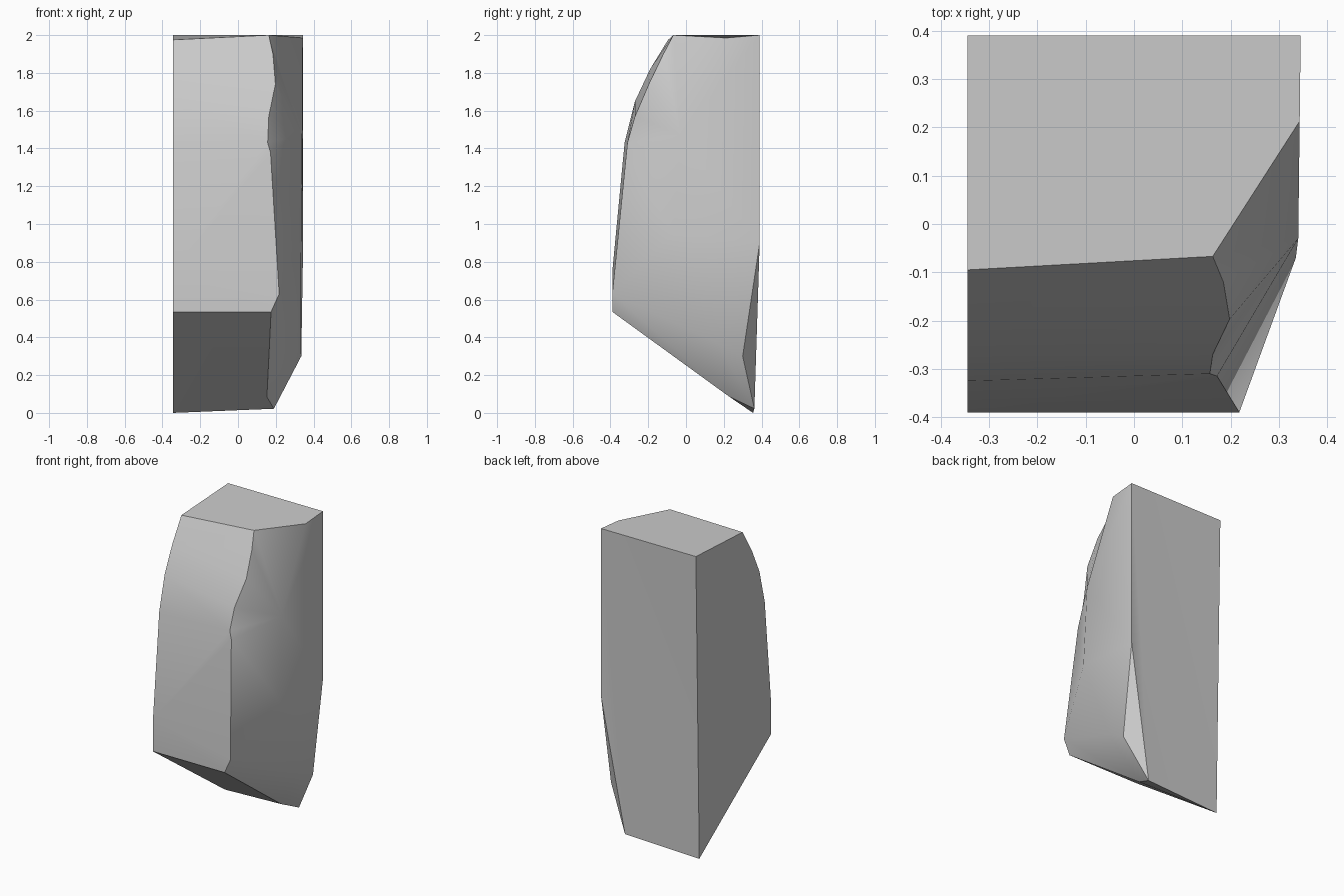
import bpy
import bmesh

cube = bpy.data.objects.get("Cube")
if cube:
    bpy.data.objects.remove(cube, do_unlink=True)

# Single stone colour
stone = bpy.data.materials.new("stone_grey")
stone.use_nodes = True
colour = (0.6, 0.6, 0.6, 1.0)
stone.diffuse_color = colour
stone.node_tree.nodes["Principled BSDF"].inputs["Base Color"].default_value = colour

LEFT_X = -0.345
BACK_Y = 0.39
FRONT_Y = -0.39

# Curved outline of the flat left side, from the top down (y, z)
left_profile = [(-0.095, 1.975), (-0.19, 1.82), (-0.27, 1.65),
                (-0.325, 1.43), (FRONT_Y, 0.75), (FRONT_Y, 0.535)]

# Broken edge between the front and the chipped side, from the top down
chipped_edge = [(0.163, -0.067, 2), (0.185, -0.12, 1.9), (0.198, -0.197, 1.74),
                (0.163, -0.27, 1.57), (0.157, -0.31, 1.43), (0.172, -0.315, 1.38),
                (0.218, FRONT_Y, 0.63), (0.175, FRONT_Y, 0.535)]

# Named corners of the block
points = {
    "top_back_left": (LEFT_X, BACK_Y, 2),
    "top_back_right": (0.345, BACK_Y, 2),
    "top_side": (0.343, 0.213, 1.985),
    "ridge_high": (0.34, -0.03, 1.47),
    "ridge_low": (0.335, -0.07, 0.95),
    "heel": (0.333, 0.17, 0.37),
    "chip_top": (0.345, BACK_Y, 0.9),
    "chip_side": (0.335, 0.3, 0.3),
    "foot_right": (0.19, 0.362, 0.022),
    "foot_front": (0.153, 0.23, 0.085),
    "foot_left": (LEFT_X, 0.355, 0),
}
for i, (y, z) in enumerate(left_profile):
    points[f"l{i}"] = (LEFT_X, y, z)
for i, p in enumerate(chipped_edge):
    points[f"r{i}"] = p

# Faces of each side; shading is smooth within a side and sharp between sides
sides = {
    "top": ["l0 r0 top_side top_back_right top_back_left"],
    "left": ["l0 l1 l2 l3 l4 l5 foot_left top_back_left"],
    "back": ["top_back_right chip_top foot_right", "top_back_right foot_right foot_left",
             "top_back_right foot_left top_back_left"],
    "base": ["l5 r7 foot_front foot_left", "foot_front foot_right foot_left"],
    "front": ["l0 l1 r2 r1 r0", "l1 l2 r3 r2", "l2 l3 r4 r3",
              "l3 l4 r6 r5 r4", "l4 l5 r7 r6"],
    "chip": ["chip_top chip_side foot_right"],
    "chipped_side": [
        "r0 r1 ridge_high", "r1 r2 ridge_high", "r0 ridge_high top_side",
        "r2 r3 ridge_high", "r3 r4 ridge_high", "r4 r5 ridge_high",
        "r5 ridge_low ridge_high", "r5 r6 ridge_low", "r6 heel ridge_low",
        "top_back_right top_side ridge_high", "top_back_right ridge_high chip_top",
        "ridge_high ridge_low chip_top", "ridge_low heel chip_top",
        "heel chip_side chip_top", "r6 r7 foot_front", "r6 foot_front heel",
        "heel foot_front foot_right", "heel foot_right chip_side"],
}

# Stone block
bm = bmesh.new()
verts = {name: bm.verts.new(co) for name, co in points.items()}
side_of = {}
for side, faces in sides.items():
    for names in faces:
        face = bm.faces.new([verts[n] for n in names.split()])
        face.smooth = True
        side_of[face] = side
for edge in bm.edges:
    edge.smooth = len({side_of[f] for f in edge.link_faces}) == 1
bmesh.ops.recalc_face_normals(bm, faces=bm.faces[:])

mesh = bpy.data.meshes.new("stone_block")
bm.to_mesh(mesh)
bm.free()
mesh.materials.append(stone)
block = bpy.data.objects.new("stone_block", mesh)
bpy.context.collection.objects.link(block)
